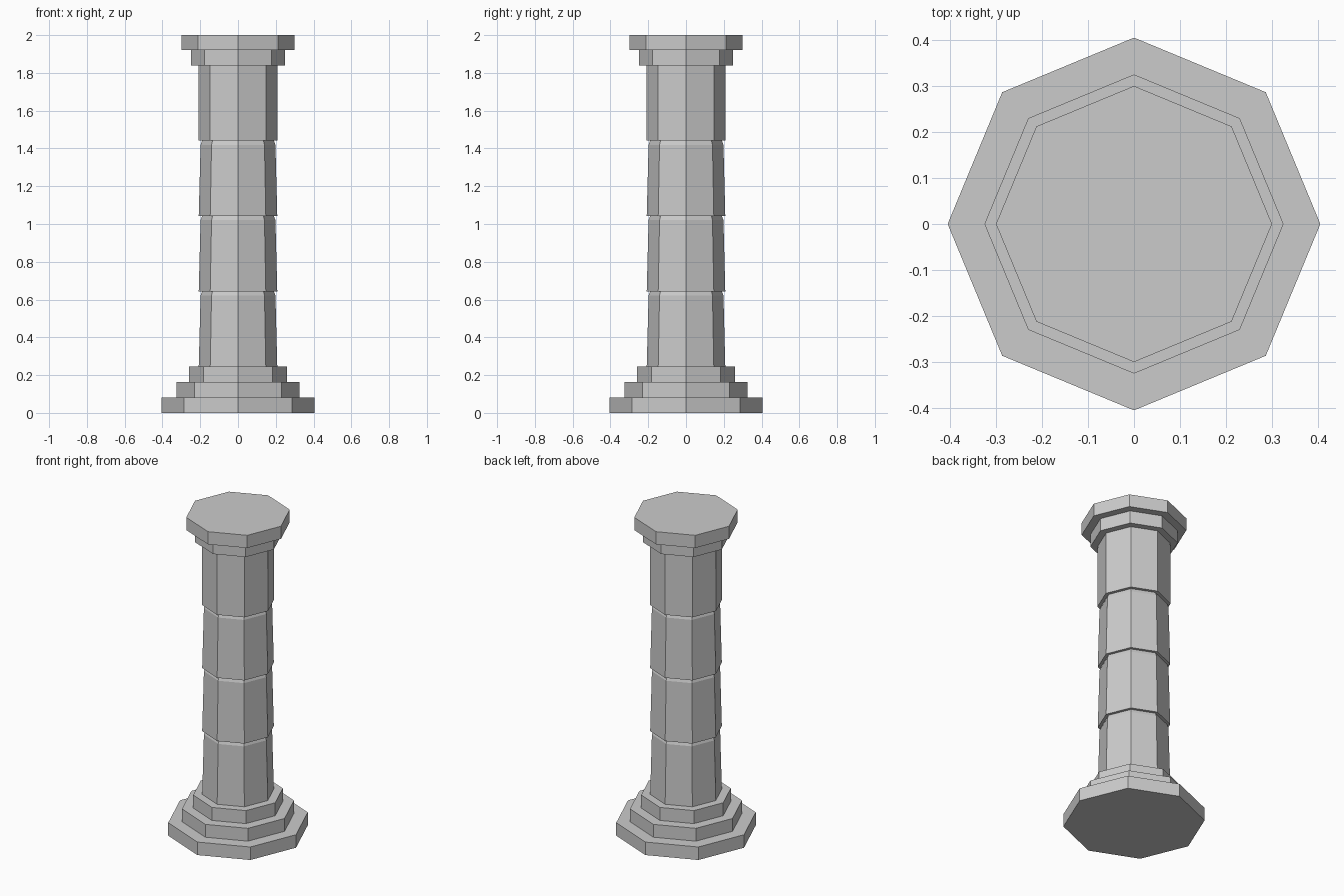
import bpy, bmesh
from math import cos, sin, pi

if "Cube" in bpy.data.objects:
    bpy.data.objects.remove(bpy.data.objects["Cube"])

SIDES = 8


def lathe(name, profile):
    """Closed octagonal solid from (radius, z) rings, corners on the axes."""
    bm = bmesh.new()
    rings = [[bm.verts.new((r * cos(2 * pi * i / SIDES), r * sin(2 * pi * i / SIDES), z))
              for i in range(SIDES)] for r, z in profile]
    for a, b in zip(rings, rings[1:]):
        for i in range(SIDES):
            j = (i + 1) % SIDES
            bm.faces.new((a[i], a[j], b[j], b[i]))
    bm.faces.new(rings[0][::-1])
    bm.faces.new(rings[-1])
    mesh = bpy.data.meshes.new(name)
    bm.to_mesh(mesh)
    bm.free()
    obj = bpy.data.objects.new(name, mesh)
    bpy.context.collection.objects.link(obj)
    return obj


# Stepped base
lathe("base", [(0.405, 0), (0.405, 0.082), (0.325, 0.082), (0.325, 0.163),
               (0.26, 0.163), (0.26, 0.245)])

# Shaft drums, each tapering slightly to a chamfered top
drum_h = (1.84 - 0.245) / 4
for k in range(4):
    z = 0.245 + k * drum_h
    if k < 3:
        profile = [(0.208, z), (0.198, z + drum_h - 0.022), (0.19, z + drum_h)]
    else:
        profile = [(0.21, z), (0.208, z + drum_h)]
    lathe(f"shaft_drum_{k + 1}", profile)

# Stepped capital
lathe("capital", [(0.25, 1.84), (0.25, 1.92), (0.30, 1.92), (0.30, 2.0)])
